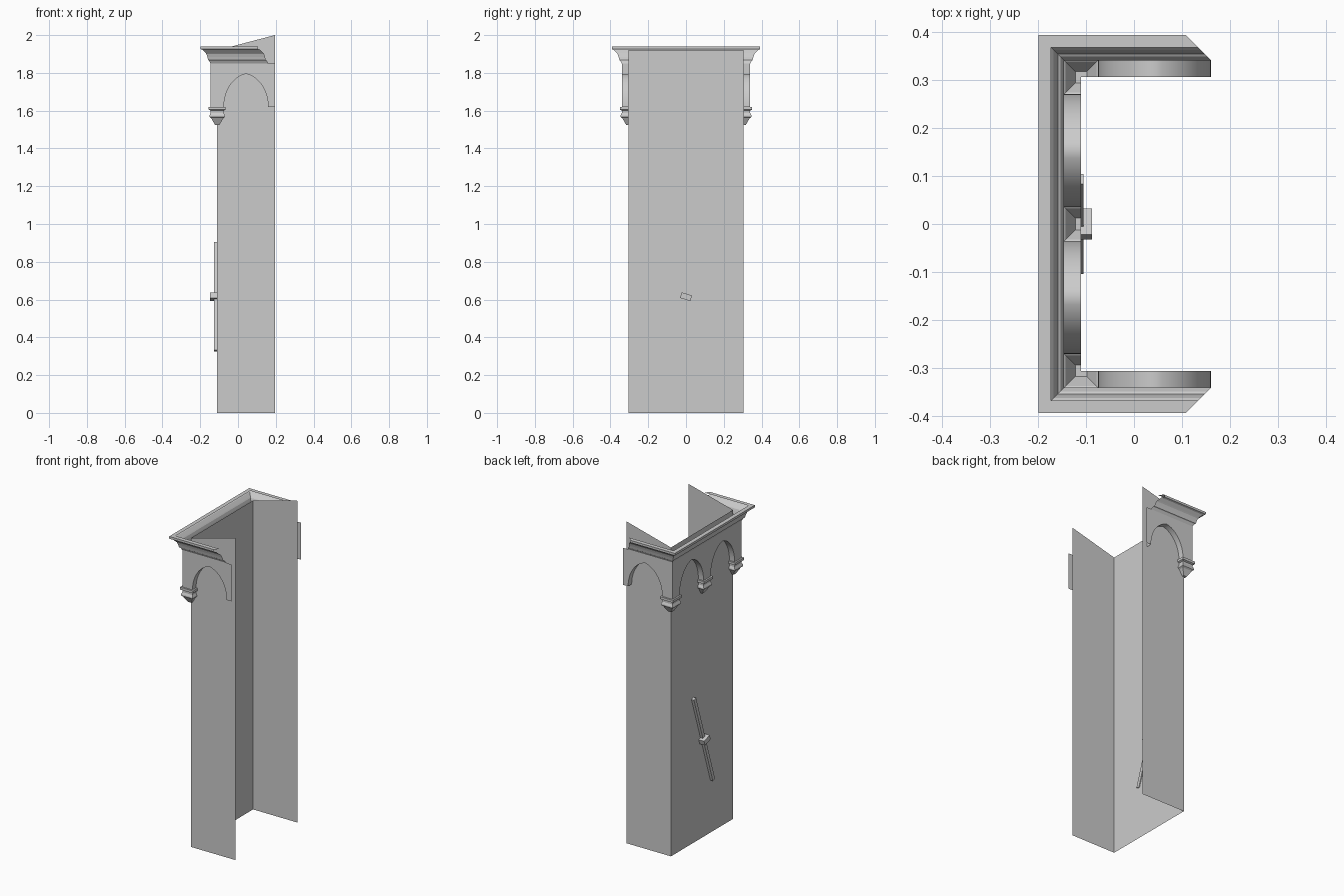
import bpy
import math
from mathutils import Matrix

if "Cube" in bpy.data.objects:
    bpy.data.objects.remove(bpy.data.objects["Cube"])

stone = bpy.data.materials.new("grey_stone")
stone.use_nodes = True
GREY = (0.6, 0.6, 0.6, 1)
stone.diffuse_color = GREY
stone.node_tree.nodes["Principled BSDF"].inputs["Base Color"].default_value = GREY

BACK, END, SIDE = -0.11, 0.195, 0.305   # wall planes
OUT = 0.035                             # arcade projection
SPRING, APEX, TOP = 1.62, 1.795, 1.85   # arcade heights
HALF = 0.1175                           # half arch span


def make(name, verts, faces, smooth=False):
    mesh = bpy.data.meshes.new(name)
    mesh.from_pydata(verts, [], faces)
    mesh.materials.append(stone)
    obj = bpy.data.objects.new(name, mesh)
    bpy.context.collection.objects.link(obj)
    if smooth:
        bpy.ops.object.select_all(action='DESELECT')
        obj.select_set(True)
        bpy.context.view_layer.objects.active = obj
        bpy.ops.object.shade_smooth_by_angle(angle=math.radians(35))
    return obj


def loft(name, rings):
    """Open strips of quads between successive rings of points."""
    n = len(rings[0])
    verts = [p for ring in rings for p in ring]
    faces = [(r * n + i, r * n + i + 1, (r + 1) * n + i + 1, (r + 1) * n + i)
             for r in range(len(rings) - 1) for i in range(n - 1)]
    return make(name, verts, faces)


def arch_curve(centre, steps=24):
    """Softly pointed arch, halfway between an ellipse and two arcs."""
    rise = APEX - SPRING
    radius = (HALF ** 2 + rise ** 2) / (2 * HALF)
    points = []
    for i in range(steps + 1):
        u = -math.cos(math.pi * i / steps) * HALF
        ellipse = rise * math.sqrt(max(0, 1 - (u / HALF) ** 2))
        arcs = math.sqrt(max(0, radius ** 2 - (radius - HALF + abs(u)) ** 2))
        points.append((centre + u, SPRING + (ellipse + arcs) / 2))
    return points


def arcade(name, start, end, centres, place):
    """Pierced panel with soffits; place(u, offset, z) gives the 3D point."""
    curves = [arch_curve(c) for c in centres]
    outline = [(start, SPRING)] + [p for c in curves for p in c]
    outline += [(end, SPRING), (end, TOP), (start, TOP)]
    make(name + "_panel", [place(u, OUT, z) for u, z in outline],
         [tuple(range(len(outline)))])
    for k, curve in enumerate(curves):
        n = len(curve)
        verts = [place(u, o, z) for o in (OUT, 0) for u, z in curve]
        faces = [(i, i + 1, n + i + 1, n + i) for i in range(n - 1)]
        make(f"{name}_soffit_{k + 1}", verts, faces, True)


# Three thin walls, side walls rising towards the open end
plan = [(END, -SIDE), (BACK, -SIDE), (BACK, SIDE), (END, SIDE)]
heights = [2.0, 1.92, 1.92, 2.0]
loft("walls", [[(x, y, 0) for x, y in plan],
               [(x, y, h) for (x, y), h in zip(plan, heights)]])

# Arcades on the three outer faces
mid = (BACK + OUT + END - OUT) / 2
for label, s in (("front", -1), ("rear", 1)):
    arcade(label + "_arcade", BACK - OUT, END, [mid],
           lambda u, o, z, s=s: (u, s * (SIDE + o), z))
arcade("side_arcade", -SIDE - OUT, SIDE + OUT, [-SIDE / 2, SIDE / 2],
       lambda u, o, z: (BACK - o, u, z))

# Moulded cornice swept around the walls with mitred ends
cornice = [(0.035, 1.85), (0.043, 1.865), (0.048, 1.868), (0.052, 1.885),
           (0.057, 1.9), (0.062, 1.906), (0.077, 1.922), (0.088, 1.926),
           (0.088, 1.94), (0.062, 1.94)]
loft("cornice", [[(END - o, -SIDE - o, z), (BACK - o, -SIDE - o, z),
                  (BACK - o, SIDE + o, z), (END - o, SIDE + o, z)]
                 for o, z in cornice])

# Stepped corbels under the arch springings
corbel = [(0.035, 1.62), (0.045, 1.62), (0.045, 1.605), (0.035, 1.6),
          (0.035, 1.588), (0.041, 1.575), (0.041, 1.567), (0.032, 1.56),
          (0.012, 1.525), (0, 1.525)]
loft("middle_corbel", [[(BACK, -o, z), (BACK - o, -o, z), (BACK - o, o, z),
                        (BACK, o, z)] for o, z in corbel])
for label, s in (("front", -1), ("rear", 1)):
    loft(label + "_corner_corbel",
         [[(BACK + dx * o, s * (SIDE + dy * o), z)
           for dx, dy in ((1, 0), (1, 1), (-1, 1), (-1, -1), (0, -1))]
          for o, z in corbel])


def box(name, location, size):
    """Box leaning in the plane of the side wall."""
    bpy.ops.mesh.primitive_cube_add(size=1)
    obj = bpy.context.object
    obj.name = name
    obj.data.transform(Matrix.Translation(location)
                       @ Matrix.Rotation(math.radians(-18), 4, 'X')
                       @ Matrix.Diagonal((*size, 1)))
    obj.data.materials.append(stone)


# Leaning rod and its bracket
box("rod", (-0.116, 0, 0.615), (0.022, 0.022, 0.603))
box("rod_bracket", (-0.117, 0, 0.615), (0.06, 0.057, 0.031))
